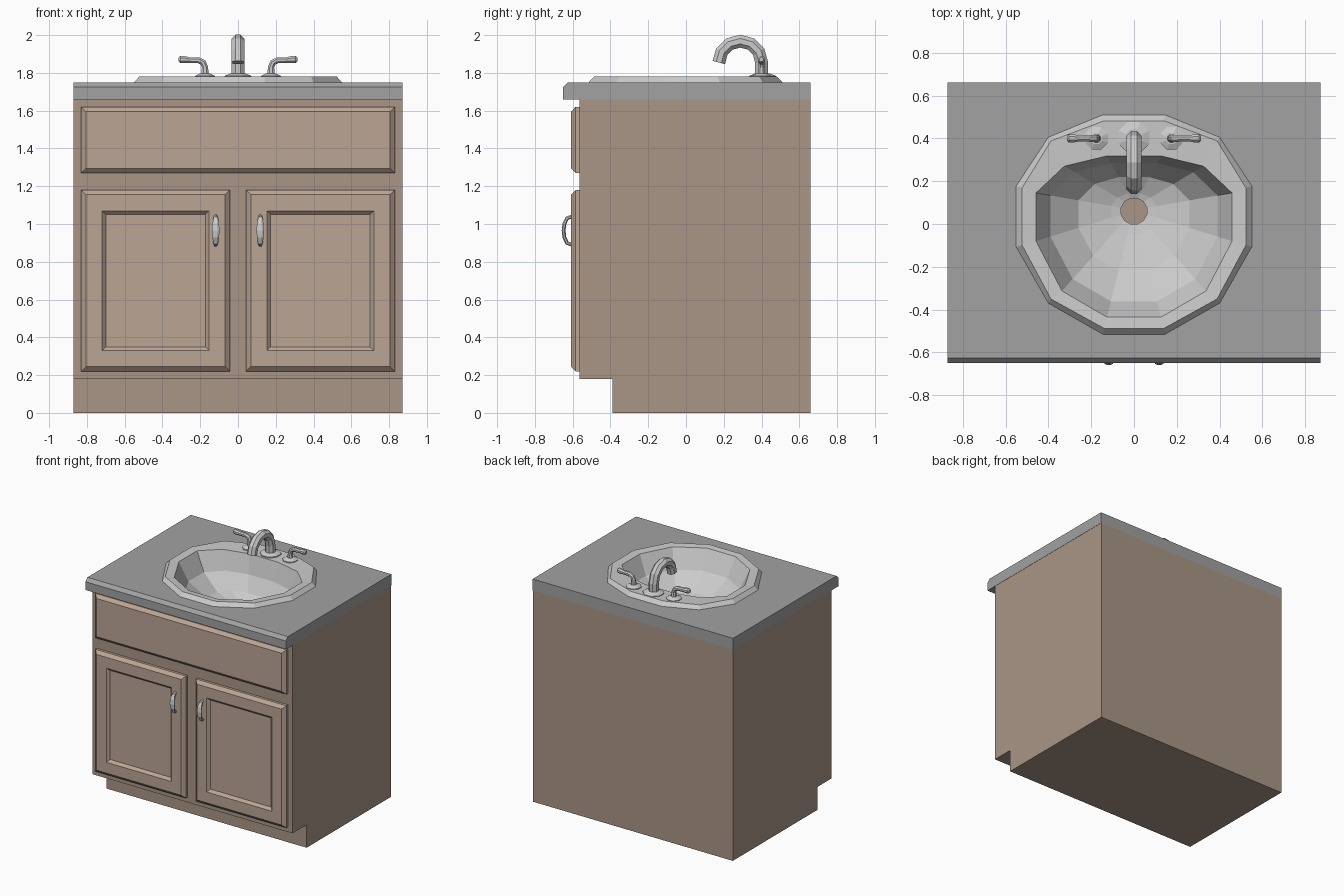
import bpy, bmesh
from math import pi, sin, cos, radians
from mathutils import Vector

if "Cube" in bpy.data.objects:
    bpy.data.objects.remove(bpy.data.objects["Cube"])


def material(name, rgb):
    m = bpy.data.materials.new(name)
    m.diffuse_color = (*rgb, 1)
    m.use_nodes = True
    m.node_tree.nodes["Principled BSDF"].inputs["Base Color"].default_value = m.diffuse_color
    return m


WOOD = material("wood", (0.40, 0.305, 0.24))
PANEL = material("panel_wood", (0.50, 0.38, 0.30))
STONE = material("grey_stone", (0.36, 0.36, 0.36))


def loft(name, rings, mat=None, start=True, end=True):
    """Skin a series of equal-length closed rings, optionally capped."""
    bm = bmesh.new()
    loops = [[bm.verts.new(p) for p in r] for r in rings]
    n = len(loops[0])
    for a, b in zip(loops, loops[1:]):
        for i in range(n):
            j = (i + 1) % n
            bm.faces.new((a[i], a[j], b[j], b[i]))
    if start:
        bm.faces.new(loops[0])
    if end:
        bm.faces.new(loops[-1])
    bmesh.ops.recalc_face_normals(bm, faces=bm.faces)
    me = bpy.data.meshes.new(name)
    bm.to_mesh(me)
    bm.free()
    ob = bpy.data.objects.new(name, me)
    bpy.context.collection.objects.link(ob)
    if mat:
        me.materials.append(mat)
    return ob


def side_profile(name, pts, half, mat):
    return loft(name, [[(x, y, z) for y, z in pts] for x in (-half, half)], mat)


def tube(name, pts, radii, axis, sides=8):
    """Sweep an oval along a planar path; radii = (along axis, in plane)."""
    pts, axis = [Vector(p) for p in pts], Vector(axis)
    rings = []
    for i, (p, (ra, rn)) in enumerate(zip(pts, radii)):
        t = (pts[min(i + 1, len(pts) - 1)] - pts[max(i - 1, 0)]).normalized()
        n = t.cross(axis)
        angs = [2 * pi * (k + 0.5) / sides for k in range(sides)]
        rings.append([p + axis * cos(a) * ra + n * sin(a) * rn for a in angs])
    return loft(name, rings)


def front_panel(name, x0, x1, z0, z1, steps):
    """Stack of inset rectangles; steps = (inset, y)."""
    rings = [[(x0 + d, y, z0 + d), (x1 - d, y, z0 + d),
              (x1 - d, y, z1 - d), (x0 + d, y, z1 - d)] for d, y in steps]
    return loft(name, rings, PANEL)


# Cabinet shell with toe kick, open at the top under the counter
cabinet = side_profile("cabinet", [(-0.39, 0), (0.66, 0), (0.66, 1.66), (-0.565, 1.66),
                                   (-0.565, 0.18), (-0.39, 0.18)], 0.87, WOOD)
bm = bmesh.new()
bm.from_mesh(cabinet.data)
bmesh.ops.delete(bm, geom=[f for f in bm.faces if f.normal.z > 0.9 and f.calc_center_median().z > 1.6],
                 context='FACES')
bm.to_mesh(cabinet.data)
bm.free()

# Drawer front and doors
EDGE = [(0, -0.565), (0, -0.585), (0.025, -0.608)]
front_panel("drawer_front", -0.83, 0.83, 1.27, 1.62, EDGE)
DOOR = EDGE + [(0.11, -0.608), (0.13, -0.588)]
for side, x0, x1 in (("left", -0.83, -0.043), ("right", 0.043, 0.83)):
    front_panel(side + "_door", x0, x1, 0.22, 1.18, DOOR)

# Bowed door pulls
PULL = [(-0.604, 1.04, 0.010), (-0.630, 1.03, 0.013), (-0.644, 1.00, 0.019), (-0.648, 0.965, 0.022),
        (-0.644, 0.93, 0.019), (-0.630, 0.90, 0.013), (-0.604, 0.89, 0.010)]
for side, s in (("left", -1), ("right", 1)):
    tube(side + "_pull", [(s * 0.118, y, z) for y, z, _ in PULL],
         [(w, 0.011) for _, _, w in PULL], (1, 0, 0))


# Sink outlines: right half from back to front, mirrored to the left
def outline(half, z):
    return [Vector((x, y, z)) for x, y in half] + [Vector((-x, y, z)) for x, y in reversed(half)]


OUTER = [(0.145, 0.51), (0.40, 0.405), (0.55, 0.178), (0.55, -0.107), (0.40, -0.37), (0.145, -0.515)]
RIM = [(0.14, 0.482), (0.388, 0.388), (0.523, 0.168), (0.523, -0.098), (0.388, -0.35), (0.14, -0.487)]
INNER = [(0.126, 0.318), (0.325, 0.27), (0.458, 0.145), (0.458, -0.08), (0.336, -0.313), (0.126, -0.435)]
DRAIN = [(0.062 * sin(radians(15 + 30 * k)), 0.06 + 0.062 * cos(radians(15 + 30 * k))) for k in range(6)]


def between(t):
    return [(dx + (ix - dx) * t, dy + (iy - dy) * t) for (dx, dy), (ix, iy) in zip(DRAIN, INNER)]


BOWL = [(1, 1.775), (0.83, 1.63), (0.5, 1.52), (0.12, 1.475), (0, 1.465)]
loft("sink", [outline(OUTER, 1.75), outline(RIM, 1.78)] + [outline(between(t), z) for t, z in BOWL],
     start=False, end=False)

# Countertop with the sink opening cut out
counter = side_profile("countertop", [(-0.65, 1.66), (0.66, 1.66), (0.66, 1.75), (-0.625, 1.75),
                                      (-0.65, 1.725)], 0.872, STONE)
cutter = loft("sink_cutter", [outline(RIM, 1.6), outline(RIM, 1.8)])
cutter.hide_render = True
cut = counter.modifiers.new("sink_opening", 'BOOLEAN')
cut.operation, cut.solver, cut.object = 'DIFFERENCE', 'EXACT', cutter
bpy.context.view_layer.objects.active = counter
bpy.ops.object.modifier_apply(modifier=cut.name)
bpy.data.objects.remove(cutter)


# Tap flanges
def flange(name, x, y, r, neck):
    rings = [[(x + q * cos(pi * (k + 0.5) / 4), y + q * sin(pi * (k + 0.5) / 4), z) for k in range(8)]
             for q, z in ((r, 1.77), (r, 1.784), (neck, 1.797))]
    return loft(name, rings)


# Gooseneck spout
flange("spout_flange", 0, 0.405, 0.078, 0.042)
arc = [(0, 0.287 + 0.113 * cos(radians(a)), 1.855 + 0.113 * sin(radians(a))) for a in range(0, 181, 30)]
spout = [(0, 0.40, 1.78)] + arc
tube("spout", spout, [(0.037, 0.037)] * len(spout), (1, 0, 0))

# Lever handles
LEVER = [(0.175, 1.78, 0.022), (0.175, 1.83, 0.018), (0.185, 1.855, 0.018), (0.21, 1.867, 0.017),
         (0.26, 1.868, 0.016), (0.28, 1.870, 0.020), (0.305, 1.871, 0.020), (0.314, 1.871, 0.012)]
for side, s in (("left", -1), ("right", 1)):
    flange(side + "_lever_flange", s * 0.175, 0.40, 0.057, 0.028)
    tube(side + "_lever", [(s * x, 0.40, z) for x, z, _ in LEVER],
         [(r, r) for _, _, r in LEVER], (0, 1, 0))
